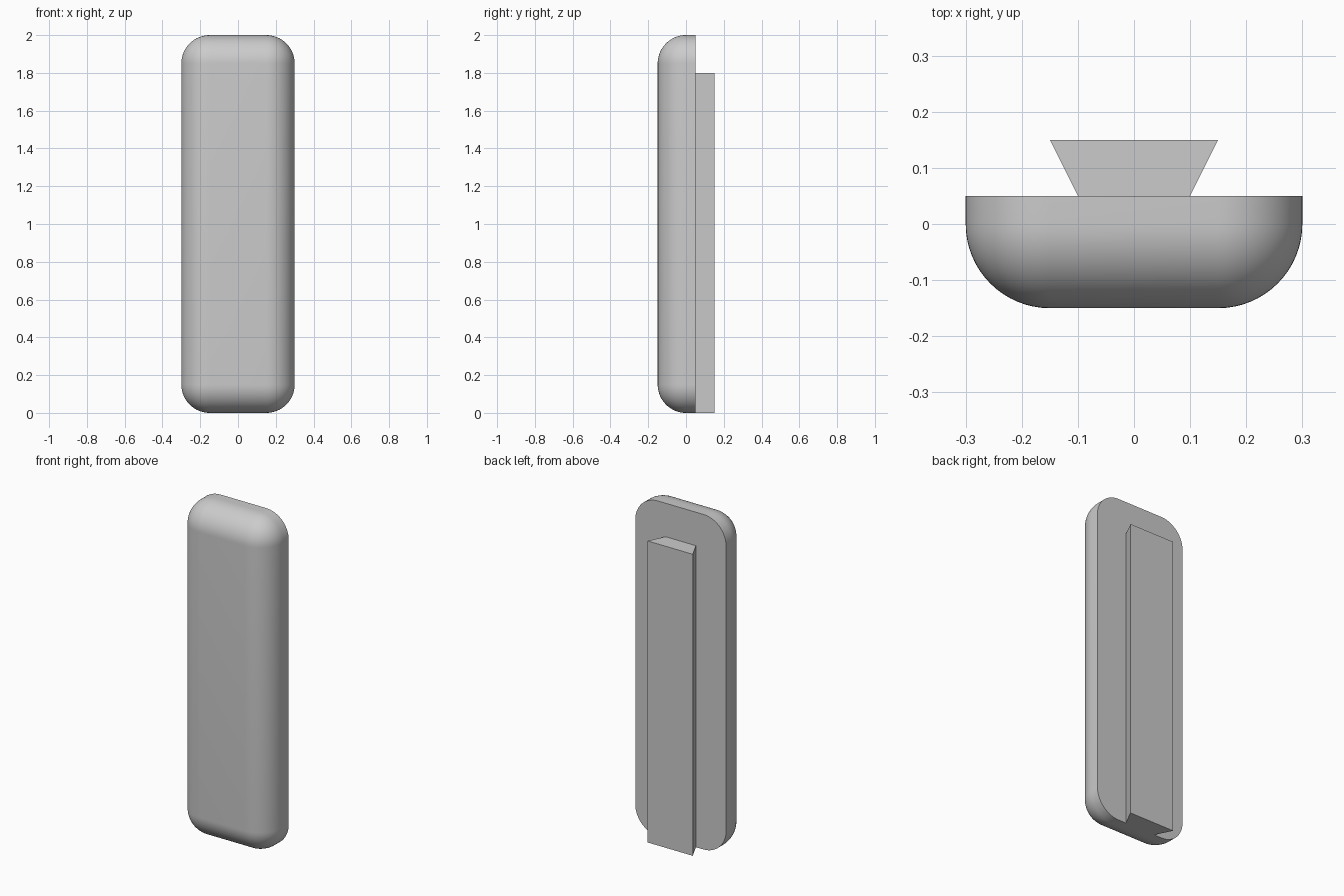
import bpy, bmesh, math
from mathutils import Matrix

cube = bpy.data.objects.get("Cube")
if cube:
    bpy.data.objects.remove(cube, do_unlink=True)

grey = bpy.data.materials.new("light grey")
grey.use_nodes = True
colour = (0.6, 0.6, 0.6, 1)
grey.diffuse_color = colour
grey.node_tree.nodes["Principled BSDF"].inputs["Base Color"].default_value = colour

WIDTH, HEIGHT, RADIUS = 0.6, 2.0, 0.15
FRONT, JOIN, BACK = -0.15, 0.05, 0.15


def add_object(name, bm):
    bmesh.ops.recalc_face_normals(bm, faces=bm.faces)
    mesh = bpy.data.meshes.new(name)
    bm.to_mesh(mesh)
    bm.free()
    mesh.materials.append(grey)
    obj = bpy.data.objects.new(name, mesh)
    bpy.context.collection.objects.link(obj)
    return obj


# Rounded body: every edge is bevelled except the rim of the flat back
bm = bmesh.new()
place = Matrix.Translation((0, (FRONT + JOIN) / 2, HEIGHT / 2))
size = Matrix.Diagonal((WIDTH, JOIN - FRONT, HEIGHT, 1))
bmesh.ops.create_cube(bm, size=1, matrix=place @ size)
edges = [e for e in bm.edges if min(v.co.y for v in e.verts) < 0]
bmesh.ops.bevel(bm, geom=edges, offset=RADIUS, offset_type='OFFSET',
                segments=16, profile=0.5, affect='EDGES')
body = add_object("body", bm)
bpy.ops.object.select_all(action='DESELECT')
body.select_set(True)
bpy.context.view_layer.objects.active = body
bpy.ops.object.shade_smooth_by_angle(angle=math.radians(30))

# Dovetail rail: flared profile extruded up the back
bm = bmesh.new()
profile = [(-0.1, JOIN), (0.1, JOIN), (0.15, BACK), (-0.15, BACK)]
base = bm.faces.new([bm.verts.new((x, y, 0)) for x, y in profile])
top = bmesh.ops.extrude_face_region(bm, geom=[base], use_keep_orig=True)
verts = [g for g in top["geom"] if isinstance(g, bmesh.types.BMVert)]
bmesh.ops.translate(bm, verts=verts, vec=(0, 0, 1.8))
add_object("dovetail_rail", bm)
